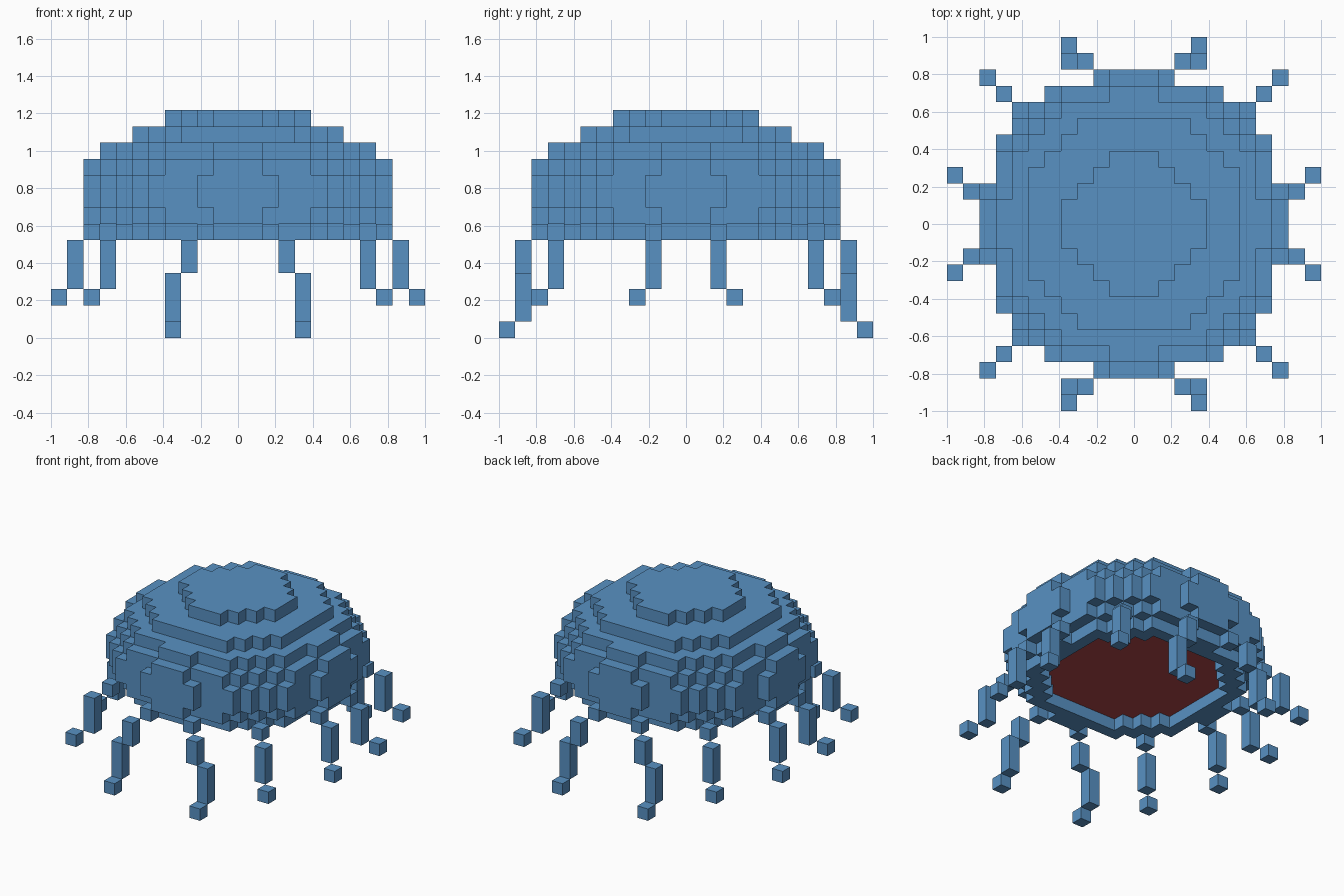
import bpy, bmesh
from mathutils import Vector

cube = bpy.data.objects.get("Cube")
if cube:
    bpy.data.objects.remove(cube, do_unlink=True)

V = 2 / 23  # size of one block


def material(name, rgb):
    m = bpy.data.materials.new(name)
    m.use_nodes = True
    m.diffuse_color = (*rgb, 1)
    m.node_tree.nodes["Principled BSDF"].inputs["Base Color"].default_value = (*rgb, 1)
    return m


BLUE = material("shell blue", (0.098, 0.283, 0.545))
RED = material("underside red", (0.42, 0.06, 0.065))

AXES = [Vector(a) for a in ((1, 0, 0), (0, 1, 0), (0, 0, 1))]


def block_object(name, cells, is_red=lambda cell, normal: False):
    """Mesh the exposed faces of a set of grid blocks; x and y are centred on cell 0."""
    cells = set(cells)
    bm = bmesh.new()
    for cell in cells:
        centre = Vector(cell) + Vector((0, 0, 0.5))
        for i in range(3):
            u, w = AXES[(i + 1) % 3] / 2, AXES[(i + 2) % 3] / 2
            for s in (1, -1):
                n = AXES[i] * s
                if tuple(int(c + d) for c, d in zip(cell, n)) in cells:
                    continue
                mid = centre + n / 2
                corners = [mid - u - w, mid + u - w, mid + u + w, mid - u + w]
                face = bm.faces.new([bm.verts.new(c * V) for c in corners[::s]])
                face.material_index = int(is_red(cell, n))
    bmesh.ops.remove_doubles(bm, verts=bm.verts[:], dist=V * 0.01)
    mesh = bpy.data.meshes.new(name)
    bm.to_mesh(mesh)
    bm.free()
    mesh.materials.append(BLUE)
    mesh.materials.append(RED)
    obj = bpy.data.objects.new(name, mesh)
    bpy.context.collection.objects.link(obj)
    return obj


def disc(z, r2, hole=-1):
    return [(x, y, z) for x in range(-9, 10) for y in range(-9, 10)
            if hole < x * x + y * y <= r2]


# Dome: stacked discs (layer -> squared radius), lowest one an open rim
HOLE = 45
LAYERS = {7: 82, 8: 89, 9: 89, 10: 82, 11: 65, 12: 45, 13: 17}
dome = disc(6, 65, HOLE)
for z, r2 in LAYERS.items():
    dome += disc(z, r2)


def underside(cell, n):
    return n.z < 0 and cell[2] == 7 and cell[0] ** 2 + cell[1] ** 2 <= HOLE


block_object("dome_body", dome, underside)

# Legs: (x, y, bottom layer, top layer) segments from hip to foot
LEGS = {
    "end_leg": [(2, 9, 6, 6), (3, 10, 4, 5), (4, 10, 1, 3), (4, 11, 0, 0)],
    "corner_leg": [(7, 7, 6, 6), (8, 8, 3, 5), (9, 9, 2, 2)],
    "side_leg": [(9, 2, 6, 6), (10, 2, 3, 5), (11, 3, 2, 2)],
}
for name, segments in LEGS.items():
    for sx, side in ((1, "left"), (-1, "right")):
        for sy, end in ((1, "back"), (-1, "front")):
            cells = [(x * sx, y * sy, z) for x, y, lo, hi in segments
                     for z in range(lo, hi + 1)]
            block_object(f"{end}_{side}_{name}", cells)
